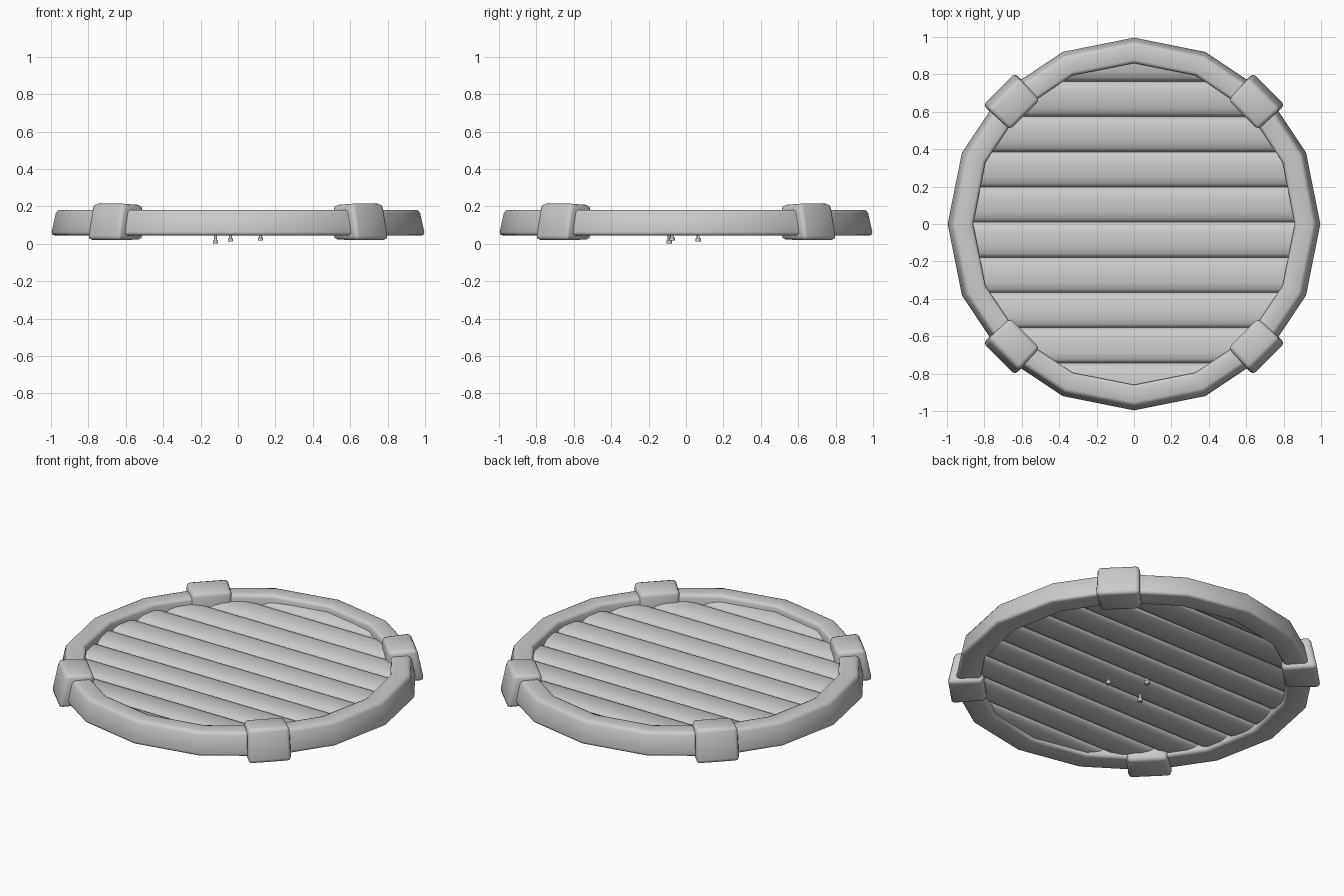
import bpy, bmesh
from math import sin, cos, pi, sqrt, radians
from mathutils import Matrix

cube = bpy.data.objects.get("Cube")
if cube:
    bpy.data.objects.remove(cube)

grey = bpy.data.materials.new("plain grey")
grey.use_nodes = True
colour = (0.6, 0.6, 0.6, 1)
grey.diffuse_color = colour
grey.node_tree.nodes["Principled BSDF"].inputs["Base Color"].default_value = colour


def finish(name, bm, bevel=0, angle=60):
    bmesh.ops.recalc_face_normals(bm, faces=bm.faces)
    mesh = bpy.data.meshes.new(name)
    bm.to_mesh(mesh)
    bm.free()
    mesh.materials.append(grey)
    ob = bpy.data.objects.new(name, mesh)
    bpy.context.collection.objects.link(ob)
    bpy.ops.object.select_all(action='DESELECT')
    ob.select_set(True)
    bpy.context.view_layer.objects.active = ob
    if bevel:
        mod = ob.modifiers.new("rounded edges", 'BEVEL')
        mod.width = bevel
        mod.segments = 2
        mod.limit_method = 'ANGLE'
        mod.angle_limit = radians(50)
        bpy.ops.object.modifier_apply(modifier=mod.name)
    bpy.ops.object.shade_smooth_by_angle(angle=radians(angle))


def loft(bm, loops, closed=False):
    """Join equal point loops with quads; cap the ends unless closed."""
    rows = [[bm.verts.new(p) for p in loop] for loop in loops]
    pairs = list(zip(rows, rows[1:]))
    if closed:
        pairs.append((rows[-1], rows[0]))
    for a, b in pairs:
        for i in range(len(a)):
            j = (i + 1) % len(a)
            bm.faces.new((a[i], a[j], b[j], b[i]))
    if not closed:
        bm.faces.new(rows[0])
        bm.faces.new(rows[-1])


# Sixteen-sided rim with a flared outer wall
section = [(1.0, 0.045), (0.97, 0.181), (0.86, 0.181), (0.86, 0.045)]
bm = bmesh.new()
loft(bm, [[(r * cos(k * pi / 8), r * sin(k * pi / 8), z) for r, z in section]
          for k in range(16)], closed=True)
finish("rim", bm, bevel=0.018)

# Rounded planks with their ends tucked inside the rim
step = 0.188
half = [(-0.094, 0.118), (-0.075, 0.132), (-0.04, 0.142), (0.04, 0.142), (0.075, 0.132), (0.094, 0.118)]
profile = half + [(y, 0.208 - z) for y, z in reversed(half)]
for k in range(-5, 5):
    centre = 0.01 + (k + 0.5) * step
    loops = []
    for side in (-1, 1):
        loops.append([])
        for y, z in profile:
            py = max(-0.9, min(0.9, centre + y))
            loops[-1].append((side * sqrt(0.92 ** 2 - py ** 2), py, z))
    bm = bmesh.new()
    loft(bm, loops)
    bmesh.ops.remove_doubles(bm, verts=bm.verts, dist=0.0005)
    finish(f"plank_{k + 6}", bm)

# Four clamps wrapped around the rim, each as radius, half width, height
clamp = [(1.025, 0.122, 0.02), (0.985, 0.118, 0.215), (0.825, 0.112, 0.207), (0.825, 0.112, 0.022)]
for k, name in enumerate(("back_left", "back_right", "front_right", "front_left")):
    bm = bmesh.new()
    loft(bm, [[(r, side * t, z) for r, t, z in clamp] for side in (-1, 1)])
    bm.transform(Matrix.Rotation(pi / 4 + k * pi / 2, 4, 'Z'))
    finish("clamp_" + name, bm, bevel=0.022)

# Small studs below the planks: a pin with a flat head
for i, (x, y, head) in enumerate([(-0.12, -0.09, 0), (-0.04, 0.065, 0.012), (0.12, -0.075, 0.016)]):
    bm = bmesh.new()
    for radius, low, high in [(0.008, head, 0.045), (0.015, head, head + 0.016)]:
        bmesh.ops.create_cone(bm, cap_ends=True, segments=10, radius1=radius, radius2=radius,
                              depth=high - low, matrix=Matrix.Translation((x, y, (low + high) / 2)))
    finish(f"stud_{i + 1}", bm)
